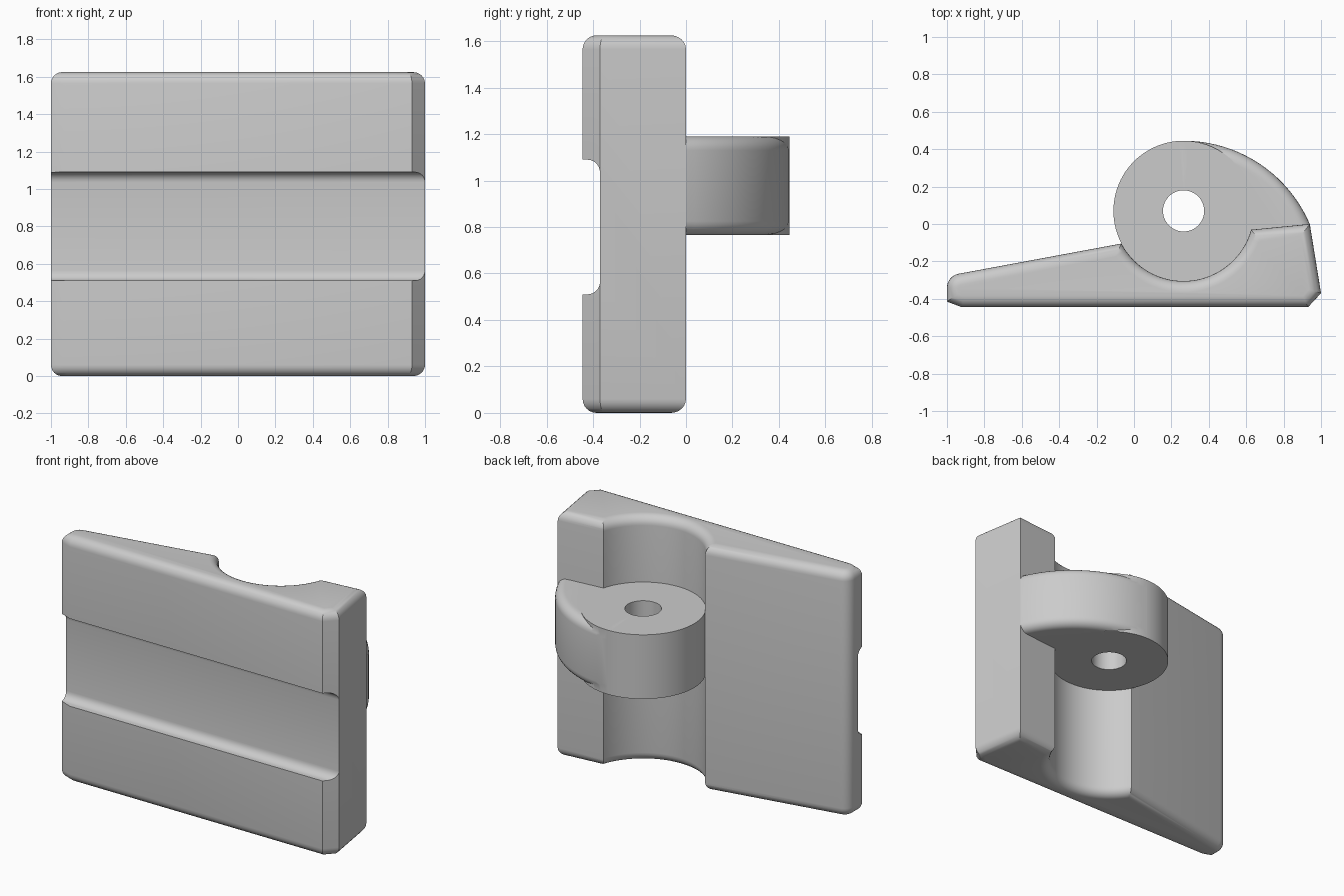
import bpy, bmesh
from math import sin, cos, pi, radians, atan2
from mathutils import Vector

cube = bpy.data.objects.get("Cube")
if cube:
    bpy.data.objects.remove(cube)

HEIGHT, ROUND = 1.625, 0.06
PIN = Vector((0.265, 0.07))        # hinge axis
R_KNUCKLE, R_HOLE = 0.375, 0.11
Z_LOW, Z_HIGH = 0.765, 1.19

grey = bpy.data.materials.new("plain grey")
grey.use_nodes = True
grey.diffuse_color = (0.6, 0.6, 0.6, 1)
grey.node_tree.nodes["Principled BSDF"].inputs["Base Color"].default_value = (0.6, 0.6, 0.6, 1)


def arc(cx, cy, r, start, end, steps):
    """Points on an arc, angles in degrees."""
    angles = [radians(start + (end - start) * i / steps) for i in range(steps + 1)]
    return [(cx + r * cos(a), cy + r * sin(a)) for a in angles]


def finish(bm, name):
    bmesh.ops.recalc_face_normals(bm, faces=bm.faces)
    mesh = bpy.data.meshes.new(name)
    bm.to_mesh(mesh)
    bm.free()
    obj = bpy.data.objects.new(name, mesh)
    bpy.context.collection.objects.link(obj)
    mesh.materials.append(grey)
    return obj


def prism(name, outline, low, high, rounded=None):
    """Extrude an outline upward; round the cap edges chosen by a rule."""
    bm = bmesh.new()
    base = bm.faces.new([bm.verts.new((x, y, low)) for x, y in outline])
    top = bmesh.ops.extrude_face_region(bm, geom=[base], use_keep_orig=True)["geom"]
    bmesh.ops.translate(bm, vec=(0, 0, high - low),
                        verts=[v for v in top if isinstance(v, bmesh.types.BMVert)])
    bmesh.ops.recalc_face_normals(bm, faces=bm.faces)
    if rounded:
        edges = [e for e in bm.edges
                 if abs(e.verts[0].co.z - e.verts[1].co.z) < 1e-5
                 and all(rounded(v.co) for v in e.verts)]
        bmesh.ops.bevel(bm, geom=edges, offset=ROUND, offset_type='OFFSET', segments=6,
                        profile=0.5, affect='EDGES', clamp_overlap=False)
    return finish(bm, name)


def lathe(name, profile, steps=96):
    """Spin a radius/height profile round the hinge axis."""
    bm = bmesh.new()
    verts = [bm.verts.new((PIN.x + r, PIN.y, z)) for r, z in profile]
    edges = [bm.edges.new(pair) for pair in zip(verts, verts[1:])]
    bmesh.ops.spin(bm, geom=verts + edges, cent=(PIN.x, PIN.y, 0), axis=(0, 0, 1),
                   angle=2 * pi, steps=steps)
    bmesh.ops.remove_doubles(bm, verts=bm.verts, dist=1e-5)
    return finish(bm, name)


def combine(target, tool, operation):
    """Apply a boolean and remove the helper."""
    mod = target.modifiers.new("join", 'BOOLEAN')
    mod.operation, mod.solver, mod.object = operation, 'EXACT', tool
    bpy.context.view_layer.objects.active = target
    bpy.ops.object.modifier_apply(modifier=mod.name)
    bpy.data.objects.remove(tool)


def smooth(obj):
    bpy.ops.object.select_all(action='DESELECT')
    obj.select_set(True)
    bpy.context.view_layer.objects.active = obj
    bpy.ops.object.shade_smooth_by_angle(angle=radians(28))


# Wedge-shaped hinge leaf with rounded top and bottom edges
outline = [(-1, -0.415), (-0.92, -0.445), (0.93, -0.445), (1, -0.37), (0.94, 0), (0, -0.092)]
outline += arc(-0.925, -0.34, 0.075, 100, 180, 6)
leaf = prism("hinge_leaf", outline, 0, HEIGHT, rounded=lambda co: True)

# Cylindrical recess behind, flared at both ends
flare = [(R_KNUCKLE + ROUND * (1 - sin(t)), ROUND * (1 - cos(t)))
         for t in [pi / 2 * i / 6 for i in range(7)]]
profile = [(0, -0.1), (R_KNUCKLE + ROUND, -0.1)] + flare
profile += [(r, HEIGHT - z) for r, z in reversed(profile)]
combine(leaf, lathe("recess_cutter", profile), 'DIFFERENCE')

# Wide channel across the front with filleted inner corners
channel = [(-0.6, 0.51)] + arc(-0.425, 0.565, 0.055, -90, 0, 6)
channel += arc(-0.425, 1.035, 0.055, 0, 90, 6) + [(-0.6, 1.09)]
cutter = prism("channel_cutter", channel, -1.2, 1.2)
for v in cutter.data.vertices:
    y, z, x = v.co
    v.co = (x, y, z)
combine(leaf, cutter, 'DIFFERENCE')
smooth(leaf)

# Knuckle barrel with a curved web running to the leaf's edge
ring = [(R_HOLE, Z_LOW), (R_KNUCKLE, Z_LOW), (R_KNUCKLE, Z_HIGH), (R_HOLE, Z_HIGH), (R_HOLE, Z_LOW)]
knuckle = lathe("hinge_knuckle", ring)

web_y, web_r = -0.289, 0.734
tip = atan2(-web_y, 0.94 - PIN.x) * 180 / pi
web_outline = arc(PIN.x, web_y, web_r, tip, 90, 20)
web_outline += [(PIN.x, 0.25), (0.5, 0.1), (0.5, -0.2), (0.9, -0.2)]
web = prism("hinge_web", web_outline, Z_LOW, Z_HIGH,
            rounded=lambda co: abs((co.xy - Vector((PIN.x, web_y))).length - web_r) < 0.002)
combine(knuckle, web, 'UNION')
smooth(knuckle)
